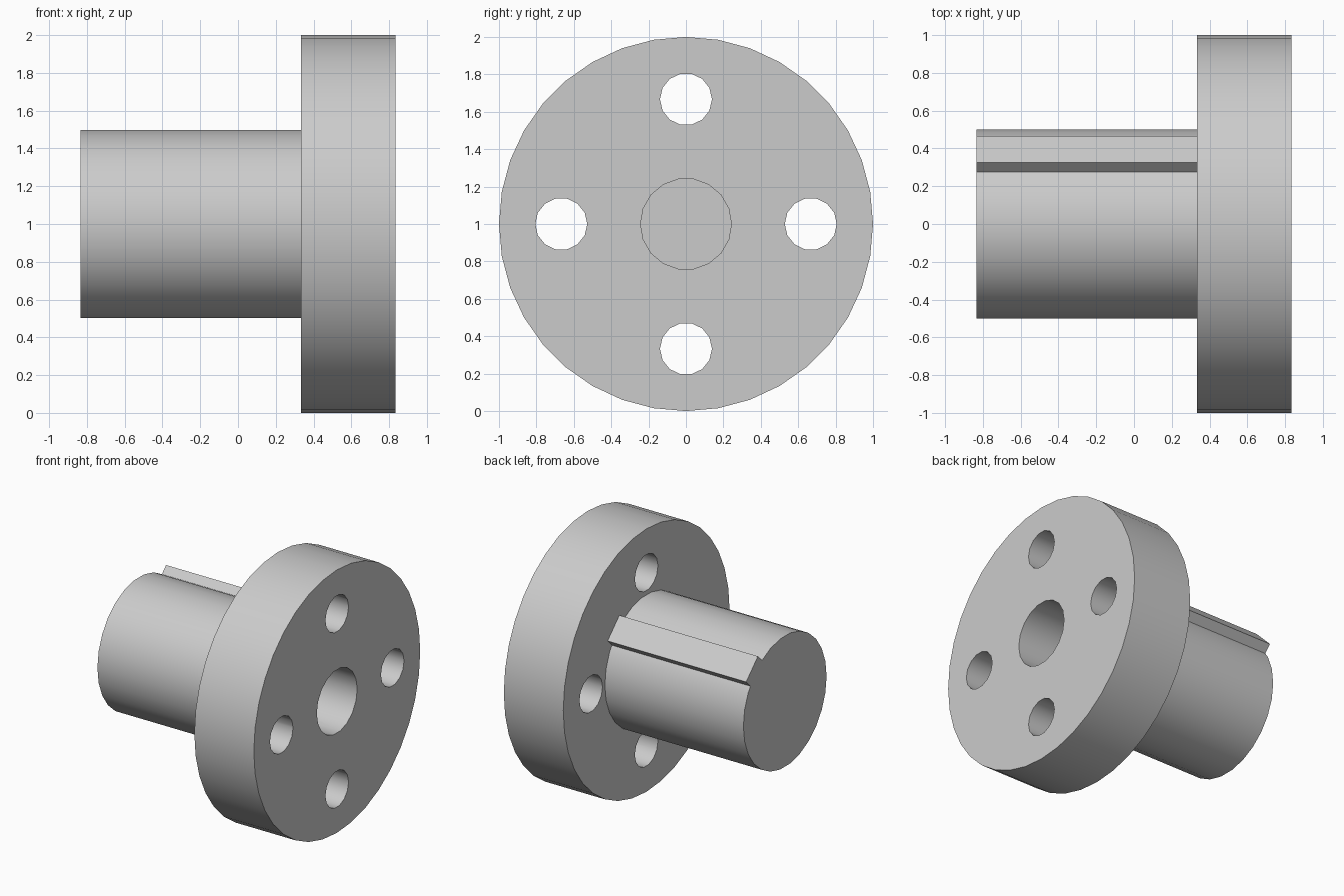
import bpy
from math import pi, sin, cos

if "Cube" in bpy.data.objects:
    bpy.data.objects.remove(bpy.data.objects["Cube"], do_unlink=True)

# Layout along the x axis
LEFT, STEP, RIGHT = -0.833, 0.333, 0.833
AXIS_Z = 1.0

steel = bpy.data.materials.new("light_grey")
steel.use_nodes = True
GREY = (0.6, 0.6, 0.6, 1)
steel.diffuse_color = GREY
steel.node_tree.nodes["Principled BSDF"].inputs["Base Color"].default_value = GREY


def rod(name, x0, x1, radius, sides, y=0.0, z=AXIS_Z):
    """Cylinder lying along x."""
    bpy.ops.mesh.primitive_cylinder_add(
        vertices=sides, radius=radius, depth=x1 - x0,
        location=((x0 + x1) / 2, y, z), rotation=(0, pi / 2, 0))
    obj = bpy.context.object
    obj.name = name
    obj.data.materials.append(steel)
    return obj


def combine(target, tool, operation):
    """Apply a boolean and remove the tool object."""
    mod = target.modifiers.new(operation.lower(), 'BOOLEAN')
    mod.operation = operation
    mod.solver = 'EXACT'
    mod.object = tool
    bpy.context.view_layer.objects.active = target
    bpy.ops.object.modifier_apply(modifier=mod.name)
    bpy.data.objects.remove(tool, do_unlink=True)


def finish(obj):
    bpy.ops.object.select_all(action='DESELECT')
    obj.select_set(True)
    bpy.context.view_layer.objects.active = obj
    bpy.ops.object.shade_smooth_by_angle(angle=pi / 6)


# Flange with a central bore and four bolt holes
flange = rod("flange", STEP, RIGHT, 1.0, 36)
combine(flange, rod("bore_cutter", STEP - 0.1, RIGHT + 0.1, 0.243, 18), 'DIFFERENCE')
for i in range(4):
    a = i * pi / 2
    hole = rod("bolt_hole_cutter", STEP - 0.1, RIGHT + 0.1, 0.139, 14,
               0.667 * cos(a), AXIS_Z + 0.667 * sin(a))
    combine(flange, hole, 'DIFFERENCE')
finish(flange)

# Solid shaft, which closes the inner end of the bore
shaft = rod("shaft", LEFT, STEP, 0.5, 26)

# Raised key along the upper back of the shaft
reach = 0.48 * cos(pi / 4)
bpy.ops.mesh.primitive_cube_add(
    size=1, location=((LEFT + STEP) / 2, reach, AXIS_Z + reach),
    rotation=(-pi / 4, 0, 0))
key = bpy.context.object
key.name = "shaft_key"
key.scale = (STEP - LEFT, 0.2, 0.16)
key.data.materials.append(steel)
bpy.context.view_layer.update()
combine(shaft, key, 'UNION')
finish(shaft)
